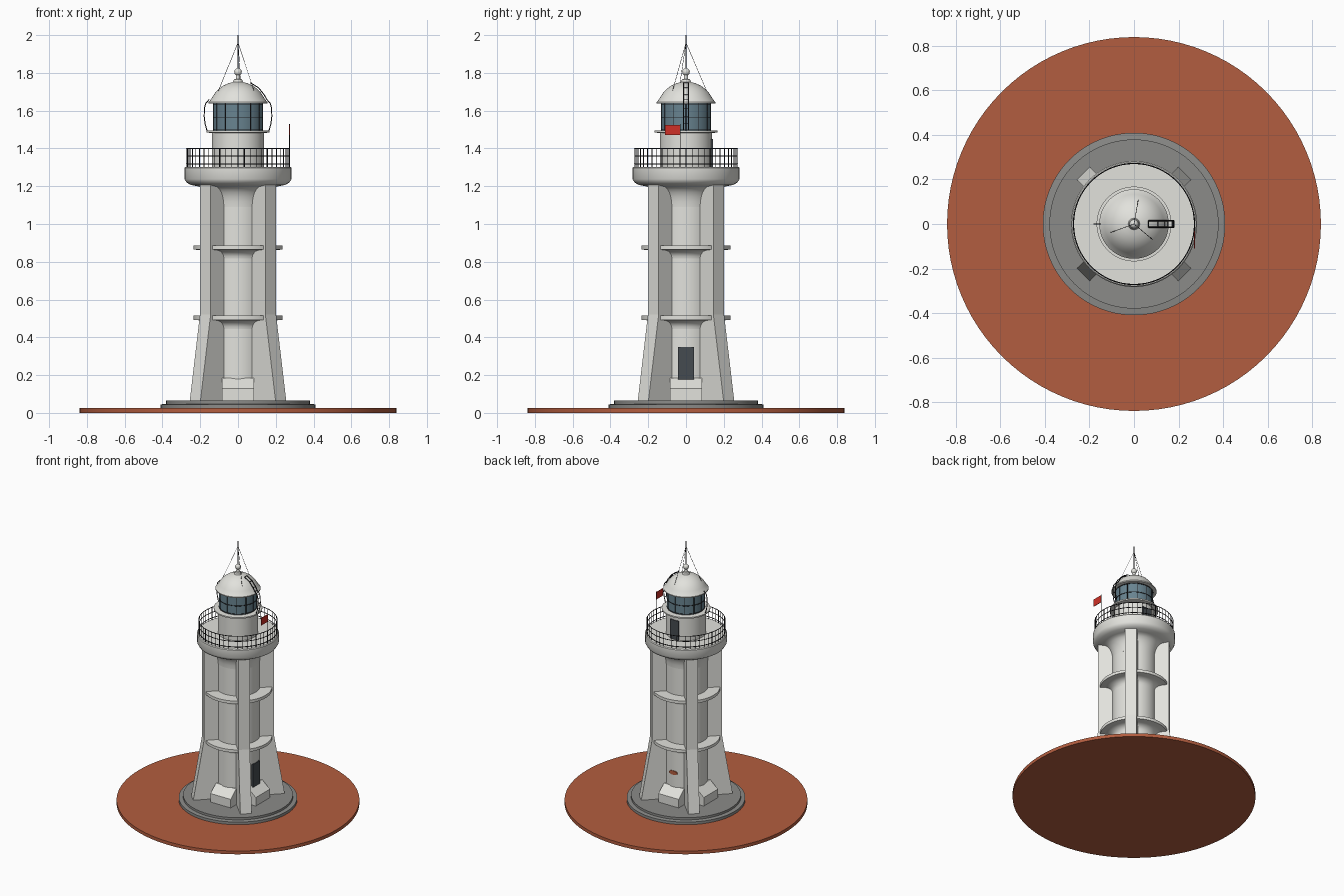
import bpy, bmesh, math
from mathutils import Matrix, Vector

cube = bpy.data.objects.get("Cube")
if cube:
    bpy.data.objects.remove(cube, do_unlink=True)


def material(name, r, g, b):
    m = bpy.data.materials.new(name)
    m.use_nodes = True
    m.diffuse_color = (r, g, b, 1)
    bsdf = next(n for n in m.node_tree.nodes if n.type == 'BSDF_PRINCIPLED')
    bsdf.inputs["Base Color"].default_value = (r, g, b, 1)
    return m


WHITE = material("white paint", .76, .76, .72)
EARTH = material("red earth", .45, .11, .05)
STONE = material("grey stone", .26, .26, .25)
GLASS = material("blue grey glass", .14, .23, .28)
DOOR = material("slate door", .06, .07, .08)
IRON = material("black iron", .015, .015, .017)
RED = material("red cloth", .62, .03, .02)


def finish(name, bm, mat, smooth=True):
    bmesh.ops.recalc_face_normals(bm, faces=bm.faces)
    mesh = bpy.data.meshes.new(name)
    bm.to_mesh(mesh)
    bm.free()
    mesh.materials.append(mat)
    ob = bpy.data.objects.new(name, mesh)
    bpy.context.collection.objects.link(ob)
    if smooth:
        bpy.ops.object.select_all(action='DESELECT')
        ob.select_set(True)
        bpy.context.view_layer.objects.active = ob
        bpy.ops.object.shade_smooth_by_angle(angle=math.radians(32))
    return ob


def lathe(name, profile, mat, segs=64):
    """Revolve (radius, z) points round the z axis and cap both ends."""
    bm = bmesh.new()
    pts = [(0, profile[0][1])] + profile + [(0, profile[-1][1])]
    verts = [bm.verts.new((r, 0, z)) for r, z in pts]
    edges = [bm.edges.new(p) for p in zip(verts, verts[1:])]
    bmesh.ops.spin(bm, geom=verts + edges, cent=(0, 0, 0), axis=(0, 0, 1),
                   angle=math.tau, steps=segs)
    bmesh.ops.remove_doubles(bm, verts=bm.verts, dist=1e-5)
    return finish(name, bm, mat)


def prism(name, profile, width, angle, mat):
    """Extrude (distance, z) points sideways, facing out at an angle."""
    bm = bmesh.new()
    face = bm.faces.new([bm.verts.new((d, -width / 2, z)) for d, z in profile])
    new = bmesh.ops.extrude_face_region(bm, geom=[face])["geom"]
    moved = [v for v in new if isinstance(v, bmesh.types.BMVert)]
    bmesh.ops.translate(bm, verts=moved, vec=(0, width, 0))
    bm.transform(Matrix.Rotation(math.radians(angle), 4, 'Z'))
    return finish(name, bm, mat, smooth=False)


def box(name, d0, d1, z0, z1, width, angle, mat):
    return prism(name, [(d0, z0), (d1, z0), (d1, z1), (d0, z1)], width, angle, mat)


def rods(name, paths, radius, mat, cyclic=False):
    """Round bars along one or more point paths, joined in one mesh."""
    curve = bpy.data.curves.new(name, 'CURVE')
    curve.dimensions = '3D'
    curve.bevel_depth = radius
    curve.bevel_resolution = 1
    curve.use_fill_caps = True
    for path in paths:
        s = curve.splines.new('POLY')
        s.points.add(len(path) - 1)
        for p, co in zip(s.points, path):
            p.co = (*co, 1)
        s.use_cyclic_u = cyclic
    curve.materials.append(mat)
    ob = bpy.data.objects.new(name, curve)
    bpy.context.collection.objects.link(ob)
    bpy.ops.object.select_all(action='DESELECT')
    ob.select_set(True)
    bpy.context.view_layer.objects.active = ob
    bpy.ops.object.convert(target='MESH')
    return ob


def ring(r, z, n=64):
    return [(r * math.cos(math.tau * i / n), r * math.sin(math.tau * i / n), z)
            for i in range(n)]


def cove(r0, z0, r1, z1, n=6):
    """Concave quarter curve that flares outwards as it rises."""
    return [(r1 - (r1 - r0) * math.cos(t), z0 + (z1 - z0) * math.sin(t))
            for t in (math.pi / 2 * i / n for i in range(n + 1))]


# Ground disc and stepped plinth
lathe("ground_disc", [(.84, 0), (.84, .025)], EARTH, 96)
lathe("plinth", [(.41, .02), (.41, .045), (.38, .048), (.38, .065)], STONE, 96)

# Tower shaft with flared head and gallery slab
R = .151
lathe("tower_shaft", [(R, .06), (R, 1.22)], WHITE)
lathe("gallery", cove(R, 1.09, .215, 1.2) + [(.25, 1.207), (.273, 1.22), (.283, 1.238),
      (.283, 1.297), (.278, 1.303)], WHITE, 80)

# Ring ledges round the shaft
for name, z in (("lower_ledge", .49), ("upper_ledge", .862)):
    lathe(name, cove(R, z - .045, .205, z) + [(.235, z + .003), (.235, z + .025)], WHITE)

# Four diagonal buttresses and four sloping footing blocks
for i in range(4):
    prism(f"buttress_{i + 1}", [(.1, .06), (.322, .06), (.245, .52), (.245, 1.22), (.1, 1.22)],
          .08, 45 + 90 * i, WHITE)
    prism(f"footing_block_{i + 1}", [(.1, .06), (.21, .06), (.21, .13), (.145, .185), (.1, .185)],
          .17, 90 * i, WHITE)

# Entrance door and oval plaque
box("entrance_door", .13, .156, .17, .35, .085, 0, DOOR)
bm = bmesh.new()
bmesh.ops.create_cone(bm, cap_ends=True, segments=24, radius1=.034, radius2=.034, depth=.008)
bm.transform(Matrix.Translation((0, R + .001, .29)) @ Matrix.Diagonal((1, 1, .45, 1))
             @ Matrix.Rotation(math.pi / 2, 4, 'X'))
finish("plaque", bm, EARTH)

# Gallery railing
RAIL = .272
rods("railing_bars", [ring(RAIL, z) for z in (1.318, 1.36, 1.399)], .0026, IRON, True)
rods("railing_balusters", [[(x, y, 1.3), (x, y, 1.4)] for x, y, _ in ring(RAIL, 0, 52)],
     .0018, IRON)
rods("railing_posts", [[(x, y, 1.3), (x, y, 1.402)] for x, y, _ in ring(RAIL, 0, 13)],
     .003, IRON)

# Watch room drum, its door and the lantern
lathe("watch_room", [(.138, 1.3), (.138, 1.482), (.168, 1.484), (.168, 1.494), (.135, 1.496)], WHITE)
box("gallery_door", .12, .142, 1.303, 1.45, .07, 90, DOOR)
lathe("lantern_glass", [(.13, 1.49), (.13, 1.642)], GLASS, 48)
rods("lantern_mullions", [[(x, y, 1.494), (x, y, 1.64)] for x, y, _ in ring(.13, 0, 12)],
     .0025, IRON)
rods("lantern_bars", [ring(.131, z) for z in (1.502, 1.565, 1.634)], .0025, IRON, True)

# Domed roof, vent neck, ball and spire
lathe("dome_roof", [(.13, 1.638), (.156, 1.638), (.156, 1.645), (.143, 1.66), (.133, 1.677),
      (.119, 1.697), (.1, 1.717), (.077, 1.733), (.05, 1.745), (.026, 1.751),
      (.022, 1.765), (.012, 1.768), (.01, 1.79)], WHITE)
bm = bmesh.new()
bmesh.ops.create_uvsphere(bm, u_segments=24, v_segments=14, radius=.02)
bm.transform(Matrix.Translation((0, 0, 1.805)))
finish("roof_ball", bm, WHITE)
rods("spire", [[(0, 0, 1.8), (0, 0, 2)]], .003, IRON)

# Three guy wires down to the dome
rods("guy_wires", [[(0, 0, 1.96), (.112 * math.cos(a), .112 * math.sin(a), 1.702)]
     for a in map(math.radians, (80, 200, 320))], .0012, IRON)

# Hand bar on one side, ladder over the dome on the other
side = [(.163, 1.49), (.174, 1.53), (.179, 1.57), (.178, 1.61), (.172, 1.637), (.152, 1.66)]
over = side + [(.138, 1.685), (.108, 1.722), (.065, 1.748)]
rods("hand_bar", [[(-x, 0, z) for x, z in side]], .003, IRON)
rods("ladder_rails", [[(x, y, z) for x, z in over] for y in (-.014, .014)], .003, IRON)
rods("ladder_rungs", [[(x, -.014, z), (x, .014, z)] for x, z in over], .002, IRON)

# Flag on its pole
rods("flag_pole", [[(.272, -.03, 1.3), (.272, -.03, 1.53)]], .0025, IRON)
flag = box("flag", .27, .274, 1.47, 1.525, .08, 0, RED)
flag.location = Vector((0, -.07, 0))
